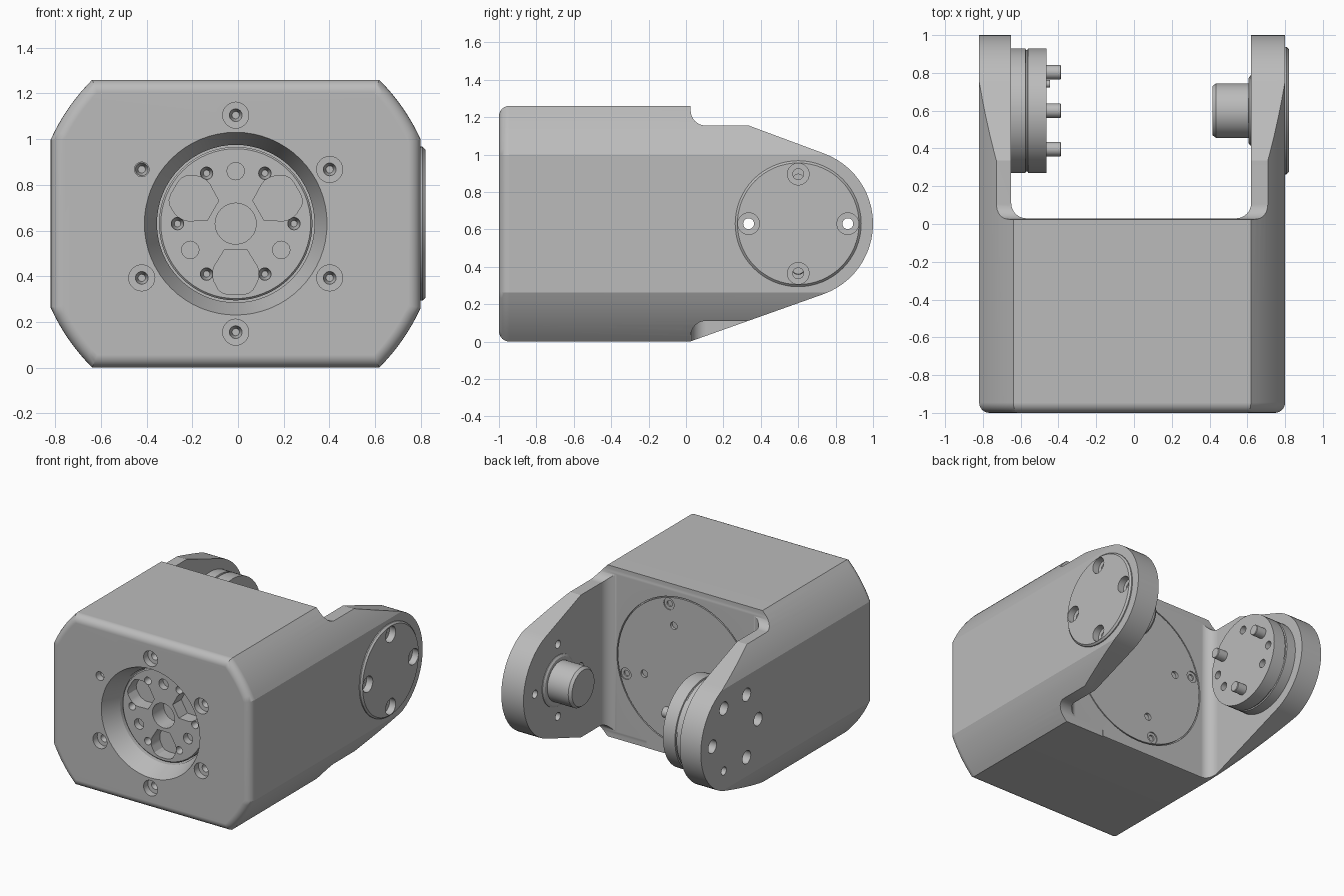
import bpy, bmesh
from math import sin, cos, pi, sqrt, asin, radians

if "Cube" in bpy.data.objects:
    bpy.data.objects.remove(bpy.data.objects["Cube"])

grey = bpy.data.materials.new("machined grey")
grey.use_nodes = True
grey.diffuse_color = (0.5, 0.5, 0.5, 1)
grey.node_tree.nodes["Principled BSDF"].inputs["Base Color"].default_value = (0.5, 0.5, 0.5, 1)

CX, CZ = -0.01, 0.63        # centre of the front face
JOINT = (0.6, CZ)           # joint axis (y, z)
FRONT = (CX, CZ)


def place(axis, t, u, v):
    """Axis x uses (u, v) as (y, z); axis y uses them as (x, z); axis z as (x, y)."""
    return {"x": (t, u, v), "y": (u, t, v), "z": (u, v, t)}[axis]


def loft(name, rings):
    """Closed solid through a list of equal-length rings."""
    bm = bmesh.new()
    loops = [[bm.verts.new(p) for p in ring] for ring in rings]
    n = len(loops[0])
    bm.faces.new(loops[0])
    bm.faces.new(loops[-1])
    for a, b in zip(loops, loops[1:]):
        for i in range(n):
            j = (i + 1) % n
            bm.faces.new((a[i], a[j], b[j], b[i]))
    bmesh.ops.recalc_face_normals(bm, faces=bm.faces)
    mesh = bpy.data.meshes.new(name)
    bm.to_mesh(mesh)
    bm.free()
    mesh.materials.append(grey)
    obj = bpy.data.objects.new(name, mesh)
    bpy.context.collection.objects.link(obj)
    return obj


def prism(name, pts, axis, t0, t1):
    return loft(name, [[place(axis, t, u, v) for u, v in pts] for t in (t0, t1)])


def lathe(name, profile, axis, centre, n=64):
    """Turned part from (radius, position along axis) pairs."""
    return loft(name, [[place(axis, t, centre[0] + r * cos(2 * pi * i / n),
                              centre[1] + r * sin(2 * pi * i / n))
                        for i in range(n)] for r, t in profile])


def arc(cu, cv, r, a0, a1, n=8):
    steps = [radians(a0 + (a1 - a0) * i / n) for i in range(n + 1)]
    return [(cu + r * cos(a), cv + r * sin(a)) for a in steps]


def polar(centre, r, deg):
    return (centre[0] + r * cos(radians(deg)), centre[1] + r * sin(radians(deg)))


def boolean(cutter, *targets, operation="DIFFERENCE"):
    cutter.hide_render = True
    for target in targets:
        mod = target.modifiers.new("cut", "BOOLEAN")
        mod.operation, mod.solver, mod.object = operation, "EXACT", cutter
        bpy.context.view_layer.objects.active = target
        bpy.ops.object.modifier_apply(modifier=mod.name)
    bpy.data.objects.remove(cutter)


def bore(profile, axis, centre, *targets):
    boolean(lathe("bore_cutter", profile, axis, centre, 24), *targets)


# Housing: rectangle clipped by a circle, with a rounded front edge
def section(y, inset):
    w, h, r = 0.81 - inset, 0.63 - inset, 0.89 - inset
    low = asin(sqrt(r * r - w * w) / r) * 180 / pi
    high = asin(h / r) * 180 / pi
    pts = []
    for start, end in ((low, high), (180 - high, 180 - low),
                       (180 + low, 180 + high), (360 - high, 360 - low)):
        pts += arc(CX, CZ, r, start, end)
    return [(x, y, z) for x, z in pts]


ROUND = 0.055
rings = [section(-1 + ROUND * (1 - sin(a)), ROUND * (1 - cos(a)))
         for a in [pi / 2 * (1 - i / 6) for i in range(7)]]
housing = loft("housing", rings + [section(1.1, 0)])

# Side silhouette: tapered arms with round ends and a step along the top
side = [(-1.1, -0.1), (-0.26, -0.1)]
side += arc(*JOINT, 0.4, -70.5, 70.5, 24)
side += [(0.335, 1.155)] + arc(0.105, 1.235, 0.08, 270, 180)
side += [(0.025, 1.4), (-1.1, 1.4)]
boolean(prism("side_cutter", side, "x", -1, 1), housing, operation="INTERSECT")

# Gap between the arms, filleted into the housing
gap = [(0.62, 1.3), (-0.65, 1.3)]
gap += arc(-0.57, 0.11, 0.08, 180, 270) + arc(0.54, 0.11, 0.08, 270, 360)
boolean(prism("gap_cutter", gap, "z", -0.2, 1.5), housing)

# Step under the left arm
step = [(0.4, -0.2), (0.4, 0.11)] + arc(0.105, 0.03, 0.08, 90, 180) + [(0.025, -0.2)]
boolean(prism("step_cutter", step, "x", 0.3, 1), housing)

# Front recess and the output flange inside it
boolean(lathe("recess_cutter", [(0.404, -1.01), (0.345, -0.86), (0.345, -0.7)],
              "y", FRONT), housing)
flange = lathe("output_flange", [(0.328, -0.85), (0.336, -0.842), (0.336, -0.69)],
               "y", FRONT)
bore([(0.09, -0.9), (0.09, -0.72)], "y", FRONT, flange)
for k in range(6):
    bore([(0.03, -0.9), (0.026, -0.83), (0.014, -0.79)], "y",
         polar(FRONT, 0.255, 60 * k), flange)
half = [(0.115, 0.05), (0.14, 0.065), (0.185, 0.093), (0.205, 0.1), (0.235, 0.1),
        (0.255, 0.094), (0.29, 0.075), (0.305, 0.055), (0.31, 0.03)]
pocket = half + [(r, -t) for r, t in reversed(half)]
for deg in (30, 150, 270):
    c, s = cos(radians(deg)), sin(radians(deg))
    pts = [(CX + r * c - t * s, CZ + r * s + t * c) for r, t in pocket]
    boolean(prism("pocket_cutter", pts, "y", -0.9, -0.75), flange)
    bore([(0.038, -0.9), (0.038, -0.8)], "y", polar(FRONT, 0.23, deg + 60), flange)

# Counterbored screw holes around the recess; the upper right one is plain
for k in range(6):
    deg = 30 + 60 * k
    wide = 0.032 if deg == 150 else 0.057
    bore([(wide, -1.1), (wide, -0.95), (0.028, -0.949), (0.016, -0.9)], "y",
         polar(FRONT, 0.475, deg), housing)

# Round plate in the back wall, set in a fine groove
boolean(lathe("plate_cutter", [(0.55, 0.1), (0.55, 0.01)], "y", FRONT), housing)
back_plate = lathe("back_plate", [(0.542, 0.03), (0.542, 0.0)], "y", FRONT)
for deg in (75, 165, 255, 345):
    bore([(0.042, 0.1), (0.042, 0.022), (0.022, 0.0215), (0.022, 0.008)], "y",
         polar(FRONT, 0.495, deg), back_plate)
    bore([(0.027, 0.1), (0.027, 0.008)], "y", polar(FRONT, 0.34, deg), back_plate)

# Left arm: outer cover, collar and stub shaft
cover = lathe("bearing_cover", [(0.337, 0.78), (0.337, 0.808), (0.325, 0.82)], "x", JOINT)
for deg in (0, 90, 180, 270):
    bore([(0.058, 0.9), (0.058, 0.77), (0.029, 0.769), (0.029, 0.55)], "x",
         polar(JOINT, 0.265, deg), housing, cover)
lathe("stub_shaft", [(0.185, 0.63), (0.185, 0.615), (0.17, 0.605), (0.145, 0.605),
                     (0.145, 0.435), (0.13, 0.415)], "x", JOINT)

# Right arm: drive drum with pins, bolted from the outside
drum = lathe("drive_drum", [(0.33, -0.7), (0.33, -0.575), (0.322, -0.572),
                            (0.322, -0.564), (0.33, -0.561), (0.33, -0.463)], "x", JOINT)
for k in range(6):
    wide = 0.03 if k == 5 else 0.048
    inner = -0.4 if k in (0, 3) else -0.6
    bore([(wide, -0.9), (wide, -0.74), (0.029, -0.739), (0.029, inner)], "x",
         polar(JOINT, 0.265, 60 * k), housing, drum)
for deg in (30, 150, 270):
    lathe("drive_pin", [(0.038, -0.5), (0.038, -0.39), (0.034, -0.386)], "x",
          polar(JOINT, 0.235, deg), 24)
    bore([(0.03, -0.4), (0.03, -0.53)], "x", polar(JOINT, 0.235, deg + 60), drum)
lathe("locating_pin", [(0.02, -0.5), (0.02, -0.445)], "x", polar(JOINT, 0.2, 45), 24)

# Smooth shading with crisp edges
for obj in bpy.context.collection.objects:
    if obj.type == "MESH" and grey.name in obj.data.materials:
        bpy.ops.object.select_all(action="DESELECT")
        obj.select_set(True)
        bpy.context.view_layer.objects.active = obj
        bpy.ops.object.shade_smooth_by_angle(angle=radians(20))
        mod = obj.modifiers.new("even_normals", "WEIGHTED_NORMAL")
        mod.keep_sharp = True
